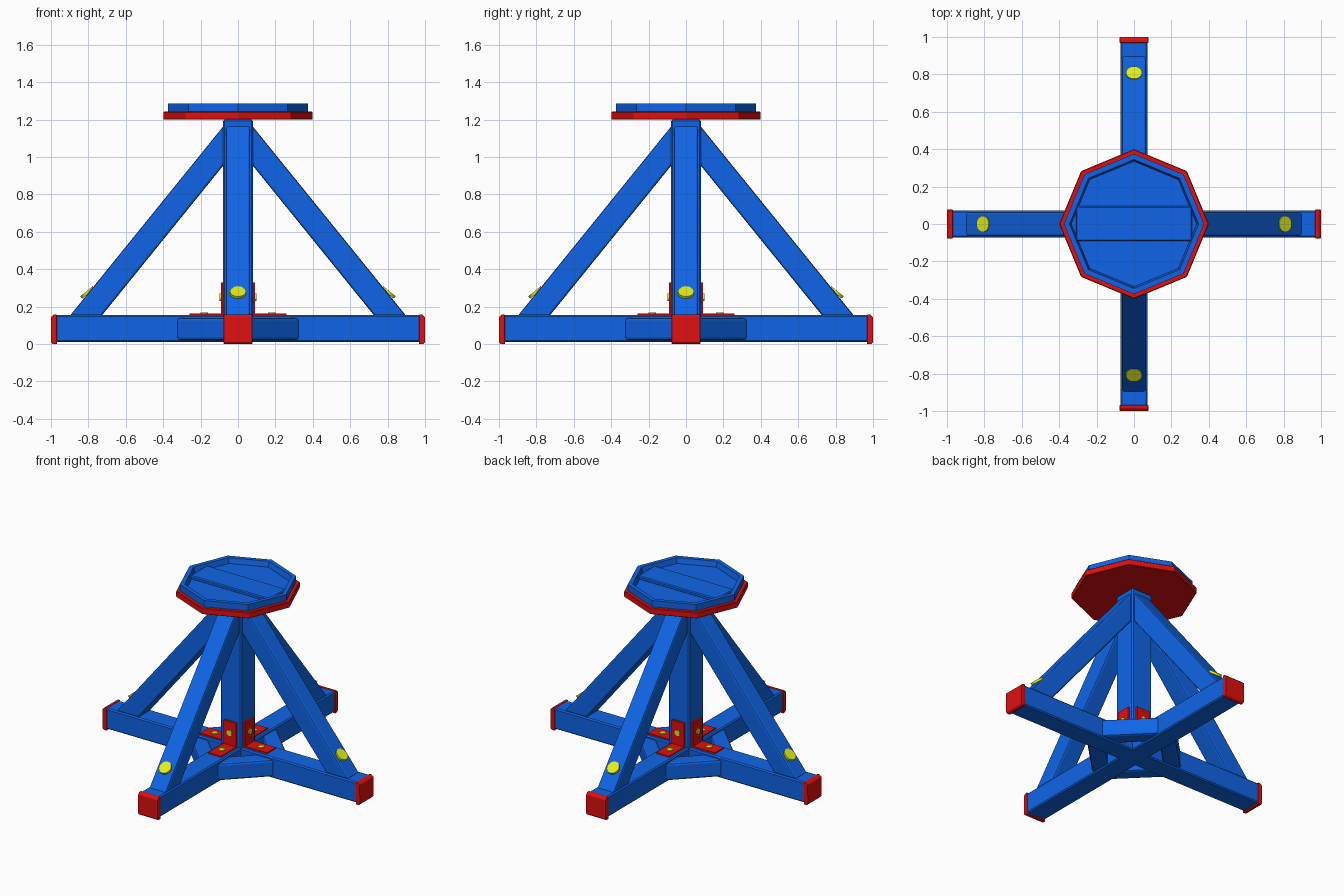
import bpy
import bmesh
from math import pi, cos, sin, radians, atan2
from mathutils import Matrix, Vector

if "Cube" in bpy.data.objects:
    bpy.data.objects.remove(bpy.data.objects["Cube"])


def material(name, rgb):
    m = bpy.data.materials.new(name)
    m.diffuse_color = (*rgb, 1)
    m.use_nodes = True
    m.node_tree.nodes["Principled BSDF"].inputs["Base Color"].default_value = m.diffuse_color
    return m


BLUE = material("blue_paint", (0.005, 0.13, 0.80))
RED = material("red_paint", (0.75, 0.005, 0.005))
YELLOW = material("yellow_bolt", (0.75, 0.87, 0.01))
SIDES = ("right", "back", "left", "front")


def finish(name, bm, mat, bevel=0.0, matrix=Matrix(), segments=1):
    bm.transform(matrix)
    bmesh.ops.recalc_face_normals(bm, faces=bm.faces)
    mesh = bpy.data.meshes.new(name)
    bm.to_mesh(mesh)
    bm.free()
    mesh.materials.append(mat)
    ob = bpy.data.objects.new(name, mesh)
    bpy.context.collection.objects.link(ob)
    if bevel:
        mod = ob.modifiers.new("bevel", "BEVEL")
        mod.width = bevel
        mod.segments = segments
        mod.limit_method = 'ANGLE'
    return ob


def box(name, lo, hi, mat, bevel=0.0, matrix=Matrix(), segments=1):
    lo, hi = Vector(lo), Vector(hi)
    bm = bmesh.new()
    bmesh.ops.create_cube(bm, size=1)
    bm.transform(Matrix.Translation((lo + hi) / 2) @ Matrix.Diagonal((*(hi - lo), 1)))
    return finish(name, bm, mat, bevel, matrix, segments)


def prism(name, profile, half, mat, bevel=0.0, matrix=Matrix()):
    """Extrude an x-z profile along y."""
    bm = bmesh.new()
    face = bm.faces.new([bm.verts.new((x, -half, z)) for x, z in profile])
    ext = bmesh.ops.extrude_face_region(bm, geom=[face])["geom"]
    bmesh.ops.translate(bm, vec=(0, 2 * half, 0),
                        verts=[v for v in ext if isinstance(v, bmesh.types.BMVert)])
    return finish(name, bm, mat, bevel, matrix, 2)


def disk(name, pos, tilt, r, depth, matrix):
    bm = bmesh.new()
    bmesh.ops.create_cone(bm, cap_ends=True, segments=24, radius1=r, radius2=r, depth=depth)
    bm.transform(Matrix.Translation(pos) @ Matrix.Rotation(tilt, 4, 'Y'))
    return finish(name, bm, YELLOW, 0, matrix)


def lathe8(name, rings, mat, bevel):
    """Octagonal solid from (radius, z) rings, closed at both ends."""
    bm = bmesh.new()
    loops = [[bm.verts.new((r * cos(i * pi / 4), r * sin(i * pi / 4), z)) for i in range(8)]
             for r, z in rings]
    for a, b in zip(loops, loops[1:]):
        for i in range(8):
            j = (i + 1) % 8
            bm.faces.new((a[i], a[j], b[j], b[i]))
    bm.faces.new(loops[0])
    bm.faces.new(loops[-1])
    return finish(name, bm, mat, bevel)


# Crossed base beams and upright column
box("base_beam_x", (-0.98, -0.073, 0.01), (0.98, 0.073, 0.155), BLUE, 0.008)
box("base_beam_y", (-0.073, -0.98, 0.01), (0.073, 0.98, 0.155), BLUE, 0.008)
box("column", (-0.08, -0.08, 0.15), (0.08, 0.08, 1.2), BLUE, 0.008)

# Outer brace slope, from base to column top
slope = atan2(1.165 - 0.155, 0.90 - 0.08)

for k, side in enumerate(SIDES):
    rot = Matrix.Rotation(k * pi / 2, 4, 'Z')
    diag = Matrix.Rotation(k * pi / 2 + pi / 4, 4, 'Z')

    # Red foot cap with tapered outer face
    prism(f"{side}_foot_cap",
          [(0.968, 0.0), (0.99, 0.0), (1.0, 0.01), (1.0, 0.145), (0.985, 0.158), (0.968, 0.158)],
          0.077, RED, 0.004, rot)

    # Diagonal brace and its bolt head
    prism(f"{side}_brace",
          [(0.90, 0.15), (0.07, 1.175), (0.07, 0.965), (0.73, 0.15)], 0.065, BLUE, 0.012, rot)
    disk(f"{side}_brace_bolt", (0.805, 0, 0.276), pi / 2 - slope, 0.043, 0.016, rot)

    # Corner strut between neighbouring beams
    prism_pts = [(0.175, -0.125), (0.283, -0.185), (0.283, 0.185), (0.175, 0.125)]
    bm = bmesh.new()
    f = bm.faces.new([bm.verts.new((x, y, 0.02)) for x, y in prism_pts])
    ext = bmesh.ops.extrude_face_region(bm, geom=[f])["geom"]
    bmesh.ops.translate(bm, vec=(0, 0, 0.12),
                        verts=[v for v in ext if isinstance(v, bmesh.types.BMVert)])
    finish(f"{side}_corner_strut", bm, BLUE, 0.015, diag, 2)

    # Angle bracket between column and beam, with two bolts
    prism(f"{side}_bracket",
          [(0.075, 0.15), (0.26, 0.15), (0.26, 0.164), (0.092, 0.164), (0.092, 0.33), (0.075, 0.33)],
          0.05, RED, 0.0, rot)
    disk(f"{side}_bracket_bolt_low", (0.18, 0, 0.165), 0, 0.02, 0.01, rot)
    disk(f"{side}_bracket_bolt_high", (0.093, 0, 0.25), pi / 2, 0.02, 0.01, rot)

# Octagonal top: red plate, blue raised rim with sunken floor, cross bar
lathe8("top_plate", [(0.40, 1.2), (0.40, 1.243)], RED, 0.004)
lathe8("top_tray", [(0.375, 1.24), (0.375, 1.287), (0.345, 1.287), (0.335, 1.25)], BLUE, 0.0)
box("tray_cross_bar", (-0.31, -0.092, 1.245), (0.31, 0.095, 1.272), BLUE, 0.006)
